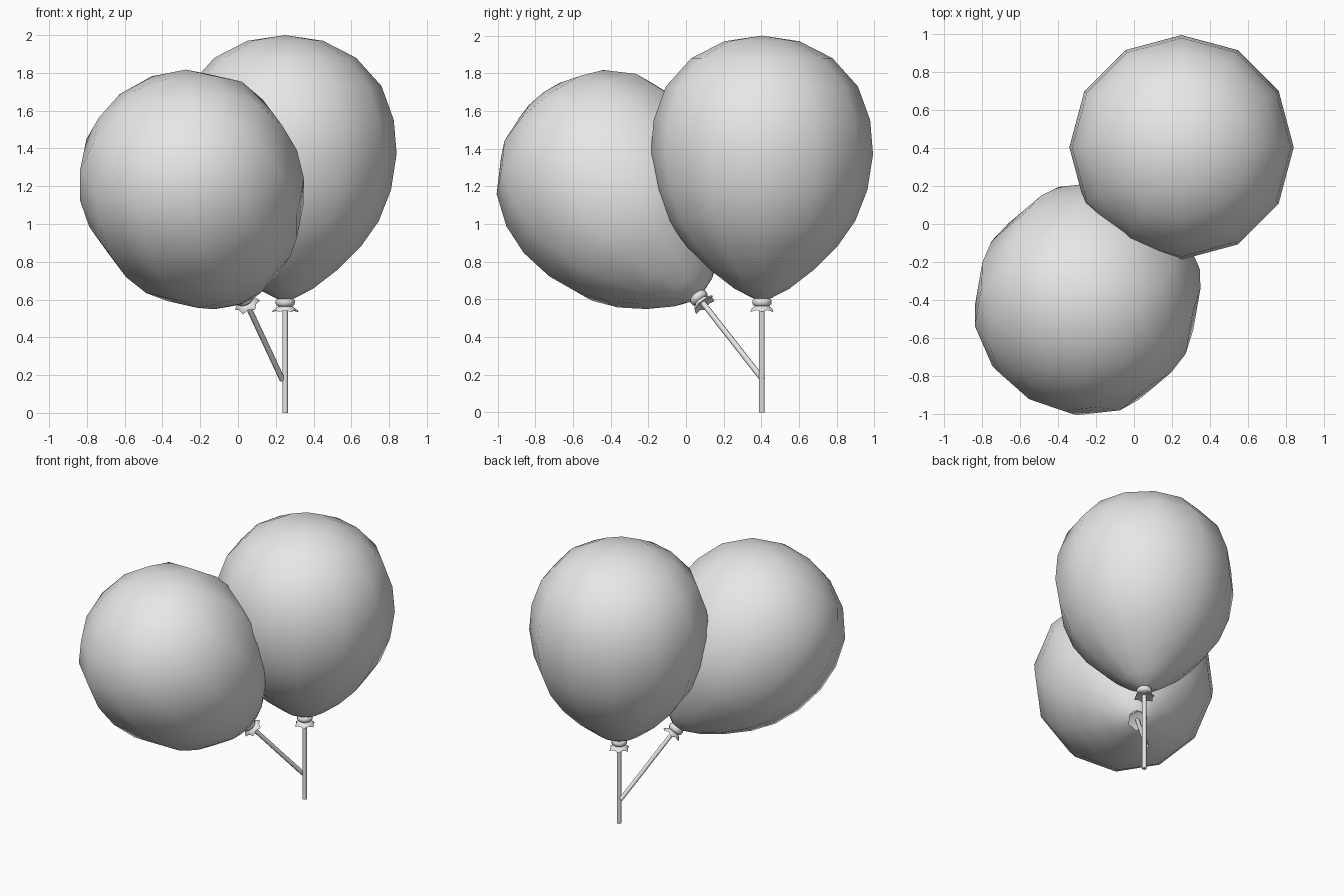
import bpy, bmesh, math
from mathutils import Vector, Matrix

cube = bpy.data.objects.get("Cube")
if cube:
    bpy.data.objects.remove(cube)

# One plain grey for everything
grey = bpy.data.materials.new("light grey")
grey.use_nodes = True
GREY = (0.8, 0.8, 0.8, 1)
grey.diffuse_color = GREY
grey.node_tree.nodes["Principled BSDF"].inputs["Base Color"].default_value = GREY


def lathe(name, profile, sides, placement, ruffle=None, sharp=math.pi):
    """Turn (radius, height) points round z; zero radius makes a pole.
    ruffle(ring, side) gives a radius factor and a height offset."""
    bm = bmesh.new()
    rings = []
    for i, (r, z) in enumerate(profile):
        if r == 0:
            rings.append([bm.verts.new((0, 0, z))] * sides)
            continue
        ring = []
        for s in range(sides):
            k, dz = ruffle(i, s) if ruffle else (1, 0)
            a = 2 * math.pi * s / sides
            ring.append(bm.verts.new((r * k * math.cos(a), r * k * math.sin(a), z + dz)))
        rings.append(ring)
    for low, high in zip(rings, rings[1:]):
        for s in range(sides):
            t = (s + 1) % sides
            corners = [low[s], low[t], high[t], high[s]]
            bm.faces.new(list(dict.fromkeys(corners)))
    bmesh.ops.recalc_face_normals(bm, faces=bm.faces)
    mesh = bpy.data.meshes.new(name)
    bm.to_mesh(mesh)
    bm.free()
    mesh.materials.append(grey)
    obj = bpy.data.objects.new(name, mesh)
    obj.matrix_world = placement
    bpy.context.collection.objects.link(obj)
    bpy.ops.object.select_all(action='DESELECT')
    obj.select_set(True)
    bpy.context.view_layer.objects.active = obj
    if sharp < math.pi:
        bpy.ops.object.shade_smooth_by_angle(angle=sharp)
    else:
        bpy.ops.object.shade_smooth()
    return obj


BODY = [(0, 0.598), (0.04, 0.602), (0.145, 0.656), (0.276, 0.757), (0.40, 0.88),
        (0.495, 1.015), (0.56, 1.18), (0.59, 1.37), (0.575, 1.55), (0.51, 1.73),
        (0.375, 1.88), (0.20, 1.97), (0, 2.0)]
KNOT = [(0, 0.56), (0.036, 0.562), (0.05, 0.574), (0.051, 0.594), (0.04, 0.607), (0, 0.609)]
LIP = [(0, 0.553), (0.07, 0.533), (0.068, 0.54), (0.036, 0.566), (0, 0.57)]
STRING = [(0, 0), (0.015, 0), (0.015, 0.56), (0, 0.56)]


# Lip edge: alternate points and notches round the opening
def lip_ruffle(ring, side):
    if ring in (1, 2) and side % 2:
        return 0.8, 0.01
    return 1, 0


def balloon(prefix, base, direction):
    turn = Vector((0, 0, 1)).rotation_difference(Vector(direction))
    place = Matrix.Translation(base) @ turn.to_matrix().to_4x4()
    lathe(prefix + "_balloon_body", BODY, 12, place)
    lathe(prefix + "_balloon_knot", KNOT, 12, place, sharp=math.radians(60))
    lathe(prefix + "_balloon_lip", LIP, 12, place, lip_ruffle, math.radians(40))
    lathe(prefix + "_balloon_string", STRING, 8, place, sharp=math.radians(60))


# Upright balloon at the back, leaning one joined to its string
balloon("upright", (0.25, 0.403, 0), (0, 0, 1))
balloon("leaning", (0.235, 0.407, 0.175), (-0.345, -0.578, 0.739))
